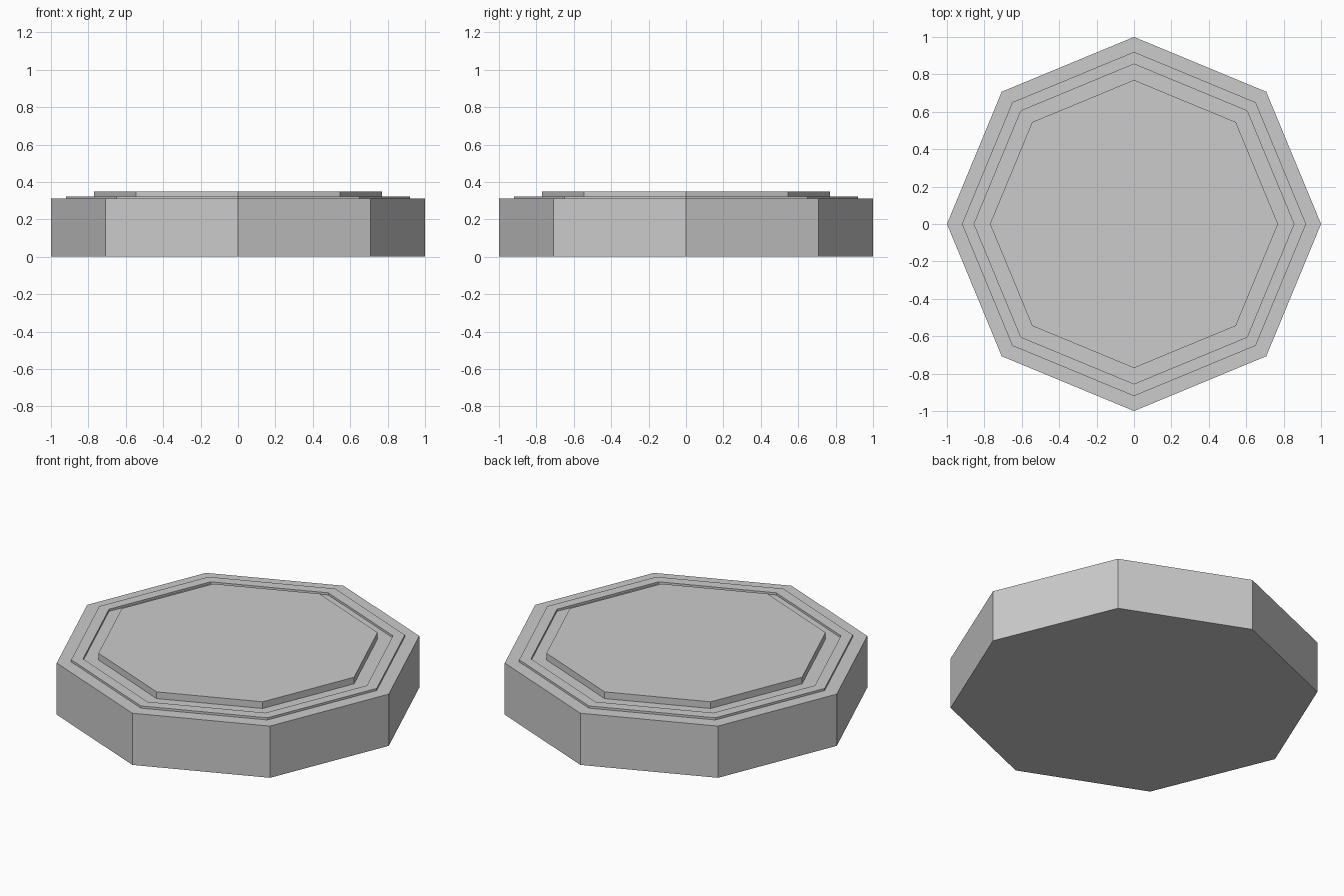
import bpy, bmesh
from math import cos, sin, pi

if "Cube" in bpy.data.objects:
    bpy.data.objects.remove(bpy.data.objects["Cube"])

SIDES = 8

# (radius, height) profile: wall, ledge, raised rim, groove, raised centre panel
profile = [(1.0, 0.0), (1.0, 0.31), (0.92, 0.31), (0.92, 0.323),
           (0.855, 0.323), (0.855, 0.31), (0.77, 0.31), (0.77, 0.35)]


def lathe(name, points, sides):
    """Turn a profile into a closed, flat-faced prism of stacked rings."""
    bm = bmesh.new()
    rings = [[bm.verts.new((r * cos(2 * pi * i / sides), r * sin(2 * pi * i / sides), z))
              for i in range(sides)] for r, z in points]
    for low, high in zip(rings, rings[1:]):
        for i in range(sides):
            j = (i + 1) % sides
            bm.faces.new((low[i], low[j], high[j], high[i]))
    bm.faces.new(rings[0][::-1])
    bm.faces.new(rings[-1])
    bmesh.ops.recalc_face_normals(bm, faces=bm.faces)
    mesh = bpy.data.meshes.new(name)
    bm.to_mesh(mesh)
    bm.free()
    obj = bpy.data.objects.new(name, mesh)
    bpy.context.collection.objects.link(obj)
    return obj


# Octagonal plinth with stepped top
lathe("octagonal_plinth", profile, SIDES)
